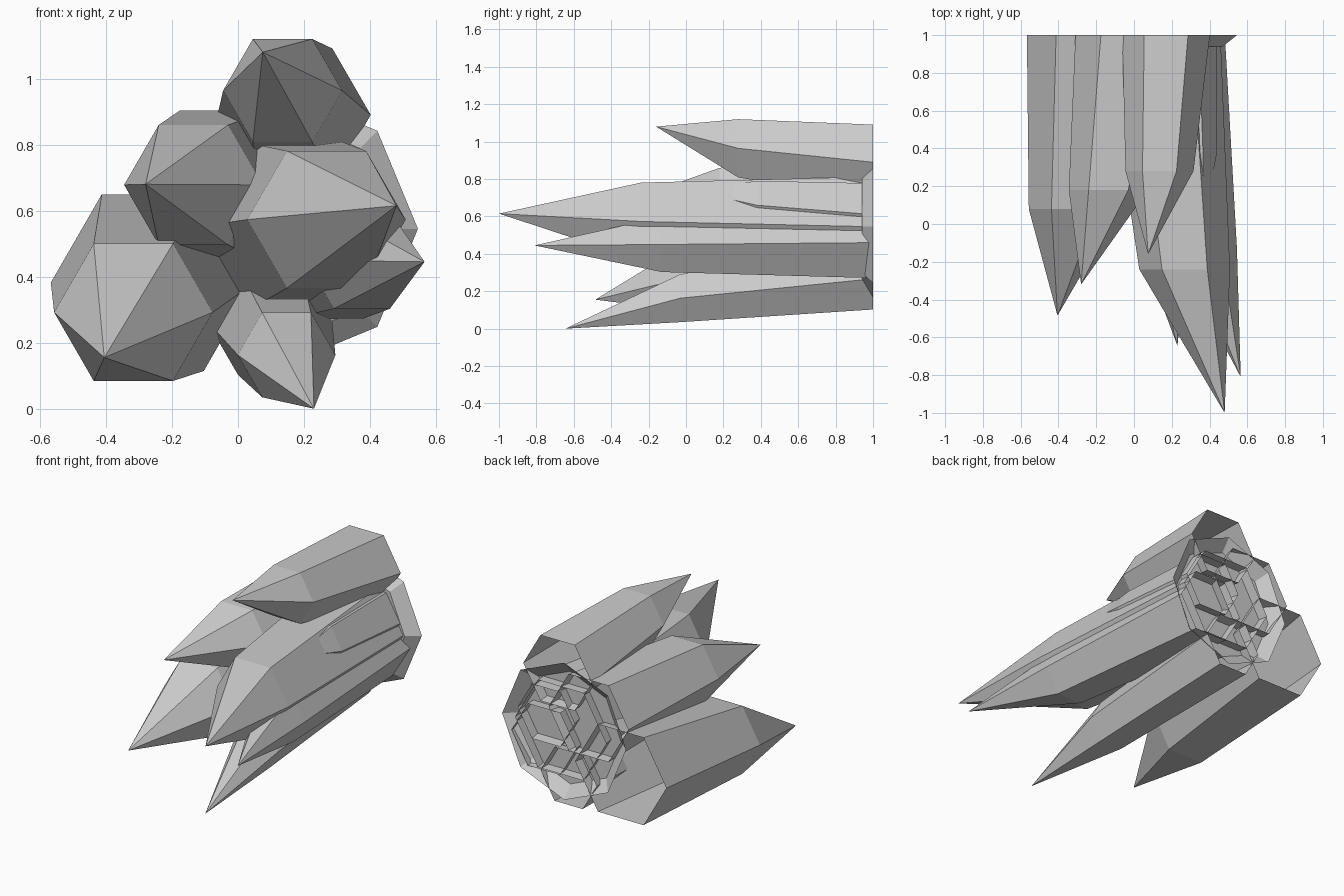
import bpy, bmesh
from math import cos, sin, tau

if "Cube" in bpy.data.objects:
    bpy.data.objects.remove(bpy.data.objects["Cube"])


def ring(bm, cx, cz, r, y, n):
    return [bm.verts.new((cx + r * cos(tau * i / n), y, cz + r * sin(tau * i / n)))
            for i in range(n)]


def bridge(bm, a, b):
    n = len(a)
    for i in range(n):
        j = (i + 1) % n
        bm.faces.new((a[i], a[j], b[j], b[i]))


def finish(bm, name):
    bm.normal_update()
    me = bpy.data.meshes.new(name)
    bm.to_mesh(me)
    bm.free()
    ob = bpy.data.objects.new(name, me)
    bpy.context.collection.objects.link(ob)


def crystal(name, back, shoulder, tip):
    """Open-backed hexagonal shaft with an off-centre point."""
    bm = bmesh.new()
    bx, bz, br = back
    sx, sy, sz, sr = shoulder
    a = ring(bm, bx, bz, br, 1.0, 6)
    b = ring(bm, sx, sz, sr, sy, 6)
    bridge(bm, a, b)
    t = bm.verts.new(tip)
    for i in range(6):
        bm.faces.new((b[i], b[(i + 1) % 6], t))
    finish(bm, name)


# Crystals: back (x, z, radius), shoulder (x, y, z, radius), tip
crystal("top_crystal", (0.17, 0.89, 0.232), (0.135, 0.28, 0.964, 0.18), (0.075, -0.16, 1.08))
crystal("lower_left_crystal", (-0.258, 0.382, 0.309), (-0.317, 0.08, 0.292, 0.24), (-0.405, -0.485, 0.155))
crystal("upper_left_crystal", (-0.04, 0.67, 0.27), (-0.135, 0.18, 0.678, 0.21), (-0.28, -0.32, 0.68))
crystal("centre_crystal", (0.149, 0.545, 0.309), (0.268, -0.24, 0.573, 0.24), (0.48, -1.0, 0.615))
crystal("right_crystal", (0.262, 0.46, 0.219), (0.375, -0.13, 0.45, 0.17), (0.565, -0.81, 0.445))
crystal("bottom_crystal", (0.095, 0.267, 0.19), (0.147, -0.03, 0.163, 0.148), (0.23, -0.645, 0.0))
crystal("small_crystal", (0.247, 0.61, 0.193), (0.29, 0.38, 0.66, 0.15), (0.37, 0.02, 0.74))

# Octagonal base dish, open at the back
bm = bmesh.new()
outer = ring(bm, 0.125, 0.545, 0.42, 1.0, 8)
inner = ring(bm, 0.125, 0.545, 0.345, 0.94, 8)
bridge(bm, outer, inner)
bm.faces.new(inner)
finish(bm, "base_dish")
